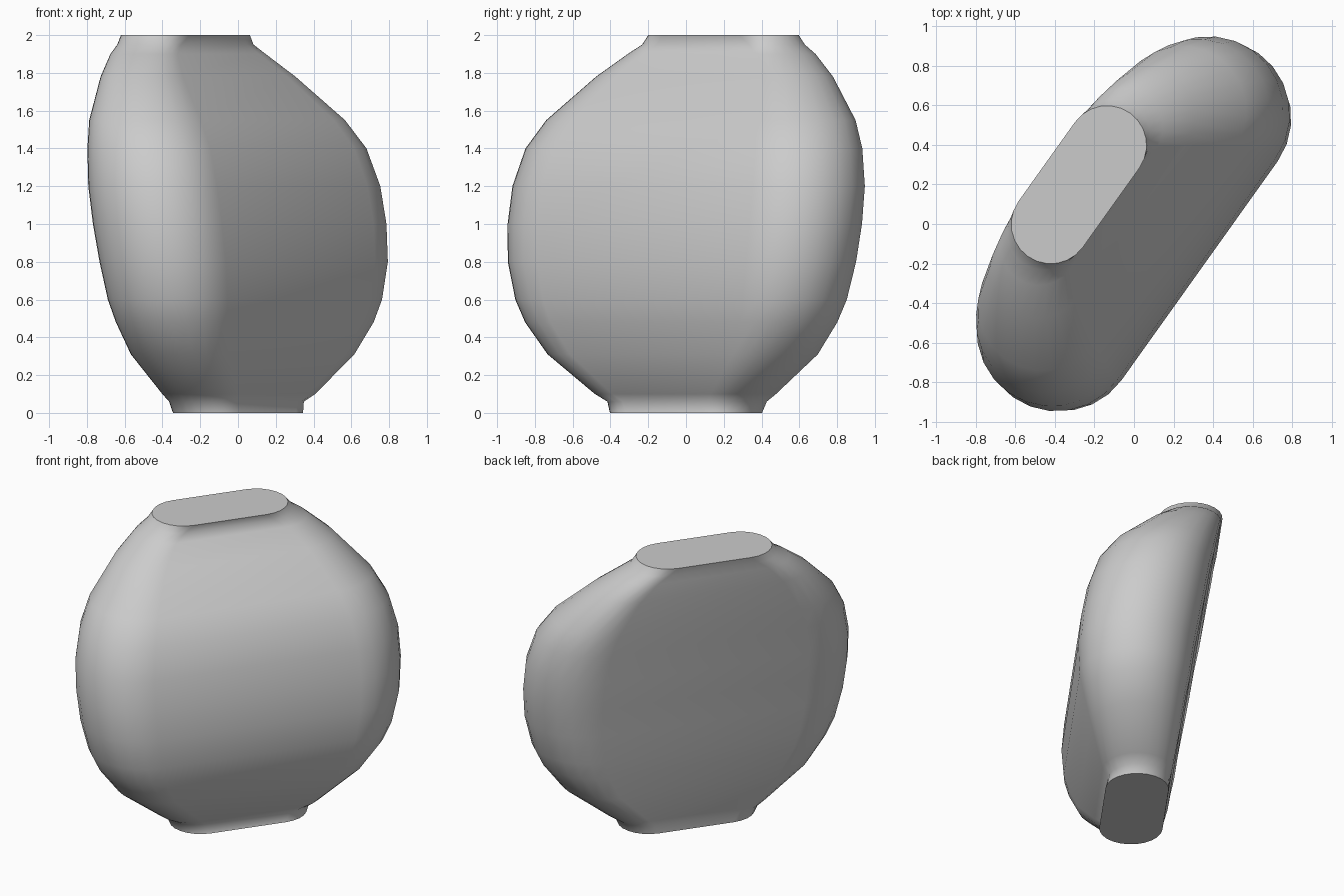
import bpy, bmesh, math
from mathutils import Vector

if "Cube" in bpy.data.objects:
    bpy.data.objects.remove(bpy.data.objects["Cube"], do_unlink=True)

# Axes of the slot-shaped cross-section: along its length, and across it
ANGLE = math.radians(54.5)
along = Vector((math.cos(ANGLE), math.sin(ANGLE), 0))
across = Vector((math.sin(ANGLE), -math.cos(ANGLE), 0))
ARC = 12  # segments per rounded end

# Height, offset across, half length between end centres, end radius
PROFILE = [
    (0.00, 0.00, 0.25, 0.20),
    (0.06, -0.01, 0.28, 0.195),
    (0.10, 0.005, 0.32, 0.22),
    (0.31, 0.03, 0.53, 0.285),
    (0.48, 0.044, 0.618, 0.325),
    (0.60, 0.045, 0.65, 0.35),
    (0.80, 0.037, 0.68, 0.37),
    (1.00, 0.011, 0.69, 0.378),
    (1.20, -0.024, 0.685, 0.377),
    (1.40, -0.072, 0.655, 0.36),
    (1.55, -0.136, 0.607, 0.326),
    (1.78, -0.26, 0.477, 0.24),
    (1.90, -0.325, 0.37, 0.197),
    (1.95, -0.342, 0.30, 0.187),
    (2.00, -0.342, 0.245, 0.20),
]


def slot_ring(bm, z, offset, half, radius):
    """One horizontal slot outline: two half circles joined by straight sides."""
    centre = across * offset + Vector((0, 0, z))
    ring = []
    for side in (1, -1):
        for i in range(ARC + 1):
            a = math.pi * i / ARC
            p = along * (half + radius * math.sin(a)) + across * radius * math.cos(a)
            ring.append(bm.verts.new(centre + p * side))
    return ring


# Body: loft through the outlines, closed by flat ends
bm = bmesh.new()
rings = [slot_ring(bm, *row) for row in PROFILE]
count = len(rings[0])
for low, high in zip(rings, rings[1:]):
    for i in range(count):
        j = (i + 1) % count
        bm.faces.new((low[i], low[j], high[j], high[i])).smooth = True
for ring in (rings[0], rings[-1]):
    cap = bm.faces.new(ring)
    for edge in cap.edges:
        edge.smooth = False
bmesh.ops.recalc_face_normals(bm, faces=bm.faces)
mesh = bpy.data.meshes.new("flask_body")
bm.to_mesh(mesh)
bm.free()
body = bpy.data.objects.new("flask_body", mesh)
bpy.context.collection.objects.link(body)

# Plain grey surface
grey = bpy.data.materials.new("plain grey")
grey.use_nodes = True
colour = (0.6, 0.6, 0.6, 1)
grey.diffuse_color = colour
grey.node_tree.nodes["Principled BSDF"].inputs["Base Color"].default_value = colour
mesh.materials.append(grey)
